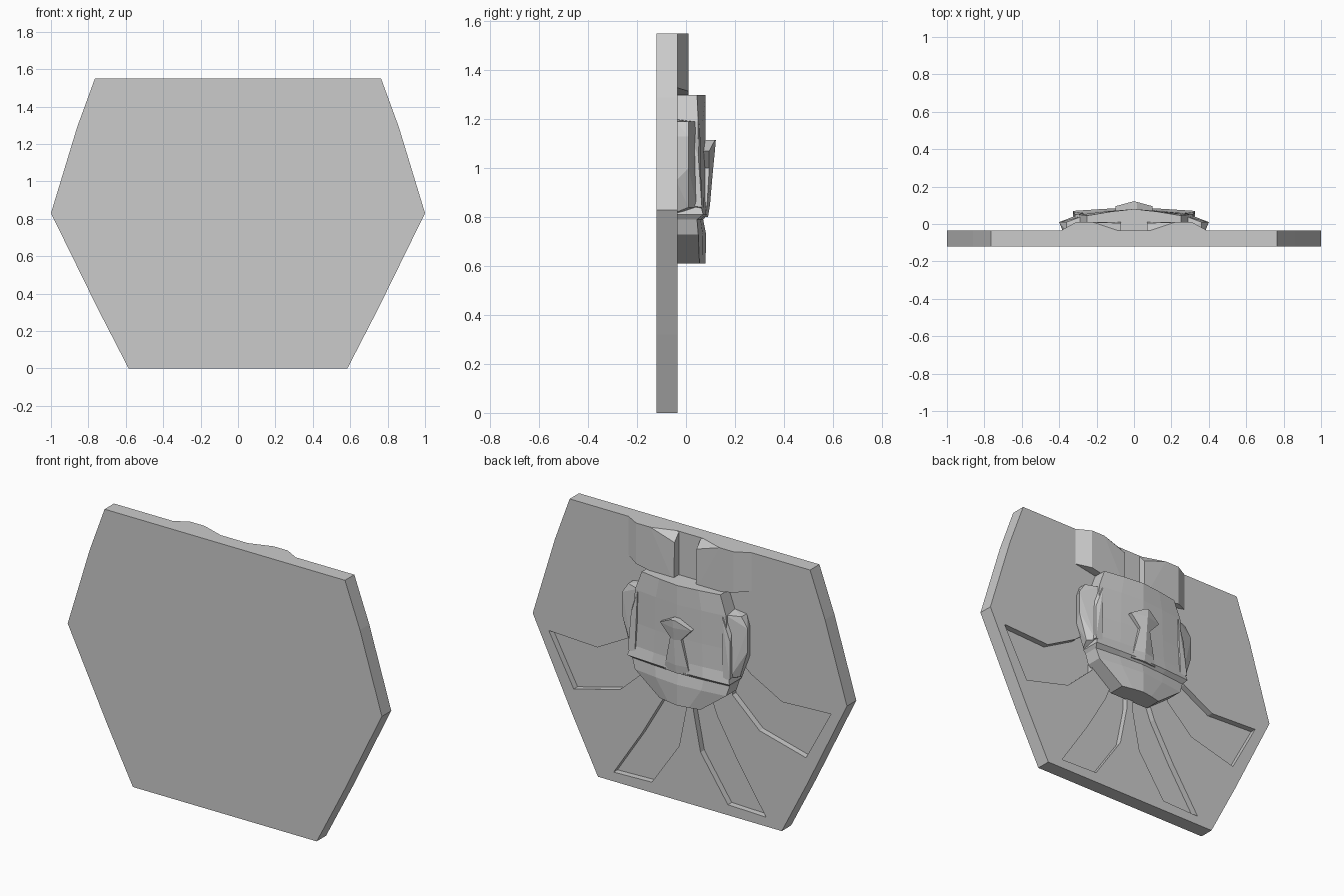
import bpy, bmesh, math

if "Cube" in bpy.data.objects:
    bpy.data.objects.remove(bpy.data.objects["Cube"])

BACK = -0.035   # y of the carved side of the plate


def finish(name, bm):
    bmesh.ops.recalc_face_normals(bm, faces=bm.faces[:])
    me = bpy.data.meshes.new(name)
    bm.to_mesh(me)
    bm.free()
    ob = bpy.data.objects.new(name, me)
    bpy.context.collection.objects.link(ob)
    return ob


def prism(name, pts, y0, y1):
    """Extrude an x-z outline from y0 to y1."""
    bm = bmesh.new()
    a = [bm.verts.new((x, y0, z)) for x, z in pts]
    b = [bm.verts.new((x, y1, z)) for x, z in pts]
    bm.faces.new(a)
    bm.faces.new(b[::-1])
    n = len(pts)
    for i in range(n):
        bm.faces.new((a[i], a[(i + 1) % n], b[(i + 1) % n], b[i]))
    return finish(name, bm)


def hull(name, pts):
    bm = bmesh.new()
    vs = [bm.verts.new(p) for p in pts]
    r = bmesh.ops.convex_hull(bm, input=vs)
    bmesh.ops.delete(bm, geom=[v for v in bm.verts if not v.link_faces], context='VERTS')
    bmesh.ops.dissolve_limit(bm, angle_limit=math.radians(1), verts=bm.verts[:], edges=bm.edges[:])
    return finish(name, bm)


def relief(name, rows, cols, y_back):
    """Symmetric relief: rows of (z, half width, y centre, y edge) with a flat back."""
    bm = bmesh.new()
    front, rear = [], []
    for z, hw, yc, ye in rows:
        front.append([bm.verts.new((hw * t, yc + (ye - yc) * abs(t) ** 1.3, z)) for t in cols])
        rear.append([bm.verts.new((hw * t, y_back, z)) for t in cols])
    nr, nc = len(rows), len(cols)
    for i in range(nr - 1):
        for g in (front, rear):
            for j in range(nc - 1):
                bm.faces.new((g[i][j], g[i][j + 1], g[i + 1][j + 1], g[i + 1][j]))
        for j in (0, nc - 1):
            bm.faces.new((front[i][j], front[i + 1][j], rear[i + 1][j], rear[i][j]))
    for i in (0, nr - 1):
        for j in range(nc - 1):
            bm.faces.new((front[i][j], front[i][j + 1], rear[i][j + 1], rear[i][j]))
    return finish(name, bm)


# Plate
half = [(0.585, 0), (0.75, 0.32), (1.0, 0.83), (0.86, 1.29), (0.765, 1.55)]
plate = prism("plate", half + [(-x, z) for x, z in half[::-1]], -0.12, BACK)

# Recessed rays carved into the back of the plate
side_ray = [(0.898, 0.757), (0.739, 0.463), (0.443, 0.54), (0.27, 0.70),
            (0.27, 0.95), (0.39, 0.85), (0.588, 0.743)]
low_ray = [(0.485, 0.053), (0.242, 0.06), (0.068, 0.315), (0.022, 0.545),
           (0.02, 0.64), (0.14, 0.64), (0.175, 0.55), (0.306, 0.325)]
for s in (1, -1):
    for ray in (side_ray, low_ray):
        cutter = prism("ray_cutter", [(s * x, z) for x, z in ray], -0.07, 0.05)
        cutter.hide_render = True
        m = plate.modifiers.new("ray", 'BOOLEAN')
        m.operation = 'DIFFERENCE'
        m.solver = 'EXACT'
        m.object = cutter
        bpy.context.view_layer.objects.active = plate
        bpy.ops.object.modifier_apply(modifier=m.name)
        bpy.data.objects.remove(cutter)

# Face with a mouth step under the cheeks
relief("face", [(1.30, 0.25, 0.080, 0.045), (1.19, 0.29, 0.080, 0.05),
                (1.00, 0.30, 0.080, 0.05), (0.87, 0.31, 0.082, 0.055),
                (0.81, 0.325, 0.088, 0.07), (0.79, 0.31, 0.070, 0.045),
                (0.73, 0.29, 0.082, 0.05), (0.61, 0.13, 0.080, 0.055)],
       [-1, -0.5, 0, 0.5, 1], -0.045)

# Nose with wide brow, narrow bridge and flared base
relief("nose", [(1.115, 0.015, 0.122, 0.118), (1.07, 0.10, 0.118, 0.095),
                (1.00, 0.035, 0.111, 0.095), (0.85, 0.07, 0.098, 0.086),
                (0.80, 0.085, 0.090, 0.080)],
       [-1, 0, 1], 0.04)

for s, side in ((1, "left"), (-1, "right")):
    # Hair block with sloped outer side and chamfered inner top
    hair = [(0.07, -0.04, 1.27), (0.40, -0.04, 1.33), (0.40, -0.04, 1.55), (0.07, -0.04, 1.55),
            (0.07, 0.01, 1.27), (0.31, 0.01, 1.315), (0.31, 0.01, 1.55),
            (0.22, 0.01, 1.55), (0.07, 0.005, 1.50)]
    hull("hair_" + side, [(s * x, y, z) for x, y, z in hair])
    # Ear beside the face
    ear = [(0.28, -0.04, 1.20), (0.36, -0.04, 1.19), (0.38, -0.04, 1.13), (0.38, -0.04, 0.95),
           (0.33, -0.04, 0.82), (0.28, -0.04, 0.80), (0.28, 0.04, 1.19), (0.36, 0.01, 1.19),
           (0.40, 0.01, 1.13), (0.40, 0.01, 1.00), (0.35, 0.01, 0.84), (0.31, 0.045, 0.84)]
    hull("ear_" + side, [(s * x, y, z) for x, y, z in ear])
    # Cheek plate at the edge of the face
    cheek = [(0.26, 0.0, 1.20), (0.31, 0.0, 1.17), (0.32, 0.0, 0.85), (0.26, 0.0, 0.82),
             (0.27, 0.057, 1.18), (0.315, 0.05, 1.05), (0.325, 0.065, 0.84), (0.28, 0.065, 0.83)]
    hull("cheek_" + side, [(s * x, y, z) for x, y, z in cheek])
